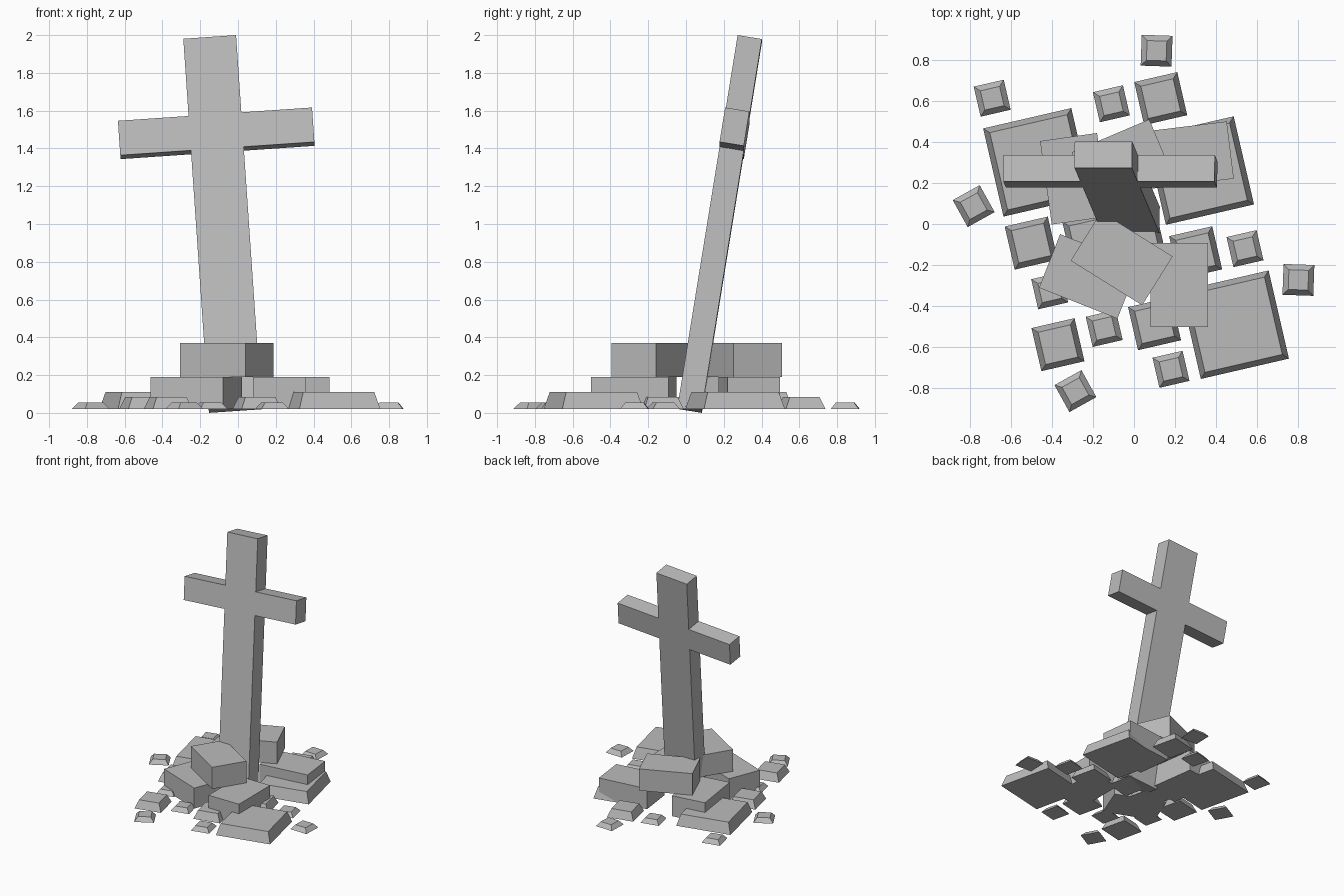
import bpy, bmesh
from math import radians
from mathutils import Matrix, Vector

default = bpy.data.objects.get("Cube")
if default:
    bpy.data.objects.remove(default, do_unlink=True)

stone = bpy.data.materials.new("grey_stone")
stone.use_nodes = True
GREY = (0.5, 0.5, 0.5, 1)
stone.diffuse_color = GREY
stone.node_tree.nodes["Principled BSDF"].inputs["Base Color"].default_value = GREY


def finish(name, bm, matrix):
    bmesh.ops.recalc_face_normals(bm, faces=bm.faces)
    mesh = bpy.data.meshes.new(name)
    bm.to_mesh(mesh)
    bm.free()
    mesh.materials.append(stone)
    obj = bpy.data.objects.new(name, mesh)
    obj.matrix_world = matrix
    bpy.context.collection.objects.link(obj)


def block(name, x, y, angle, width, depth, z0, z1, inset=0.0):
    """Box standing from z0 to z1 whose top is pulled in by inset."""
    bm = bmesh.new()
    bmesh.ops.create_cube(bm, size=1)
    for v in bm.verts:
        top = v.co.z > 0
        shrink = 2 * inset if top else 0
        v.co = Vector((v.co.x * (width - shrink), v.co.y * (depth - shrink), z1 if top else z0))
    finish(name, bm, Matrix.Translation((x, y, 0)) @ Matrix.Rotation(radians(angle), 4, "Z"))


# Leaning cross: one extruded outline
HALF_POST, HALF_BAR, BAR_LOW, BAR_HIGH, HEIGHT, THICK = 0.14, 0.515, 1.39, 1.575, 1.99, 0.13
half = [(HALF_POST, 0), (HALF_POST, BAR_LOW), (HALF_BAR, BAR_LOW),
        (HALF_BAR, BAR_HIGH), (HALF_POST, BAR_HIGH), (HALF_POST, HEIGHT)]
outline = half + [(-x, z) for x, z in reversed(half)]
bm = bmesh.new()
face = bm.faces.new([bm.verts.new((x, -THICK / 2, z)) for x, z in outline])
back = bmesh.ops.extrude_face_region(bm, geom=[face])["geom"]
bmesh.ops.translate(bm, vec=(0, THICK, 0), verts=[g for g in back if isinstance(g, bmesh.types.BMVert)])
up = Vector((-0.0685, 0.162, 1)).normalized()
side = Vector((1, 0, 0.0685)).normalized()
lean = Matrix((side, up.cross(side), up)).transposed().to_4x4()
finish("leaning_cross", bm, Matrix.Translation((-0.015, 0.02, 0.02)) @ lean)

# Stacked stone blocks around the foot
LONG, SHORT = 0.41, 0.28
for i, (x, y, angle) in enumerate([(0.22, -0.297, 90), (-0.22, -0.255, -21.5),
                                   (0.265, 0.335, 7), (-0.29, 0.22, 98)]):
    block(f"lower_block_{i + 1}", x, y, angle, LONG, SHORT, 0.02, 0.19)
for i, (x, y, angle) in enumerate([(-0.06, -0.168, -32), (-0.06, 0.3, 23)]):
    block(f"upper_block_{i + 1}", x, y, angle, LONG, SHORT, 0.19, 0.37)

# Bevelled ground stones: name, base size, top height, placements
GROUND = 0.02
stones = [
    ("large_slab", 0.44, 0.11, [(-0.47, 0.30, 13), (0.49, -0.49, 13), (0.32, 0.26, 13)]),
    ("medium_stone", 0.215, 0.085, [(0.13, 0.61, 13), (-0.5, -0.093, 13), (0.3, -0.14, 13),
                                    (-0.37, -0.587, 13), (0.1, -0.485, 13),
                                    (-0.22, -0.07, 13), (0.02, -0.04, 13)]),
    ("small_stone", 0.15, 0.055, [(-0.69, 0.612, 13), (-0.11, 0.585, 13), (0.11, 0.843, -2),
                                  (-0.78, 0.087, 29), (0.54, -0.12, 13), (0.8, -0.272, -2),
                                  (-0.145, -0.508, 13), (0.18, -0.707, 13),
                                  (-0.285, -0.813, 29), (-0.41, -0.325, 13)]),
]
for name, size, top, places in stones:
    for i, (x, y, angle) in enumerate(places):
        block(f"{name}_{i + 1}", x, y, angle, size, size, GROUND, top, 0.027)
